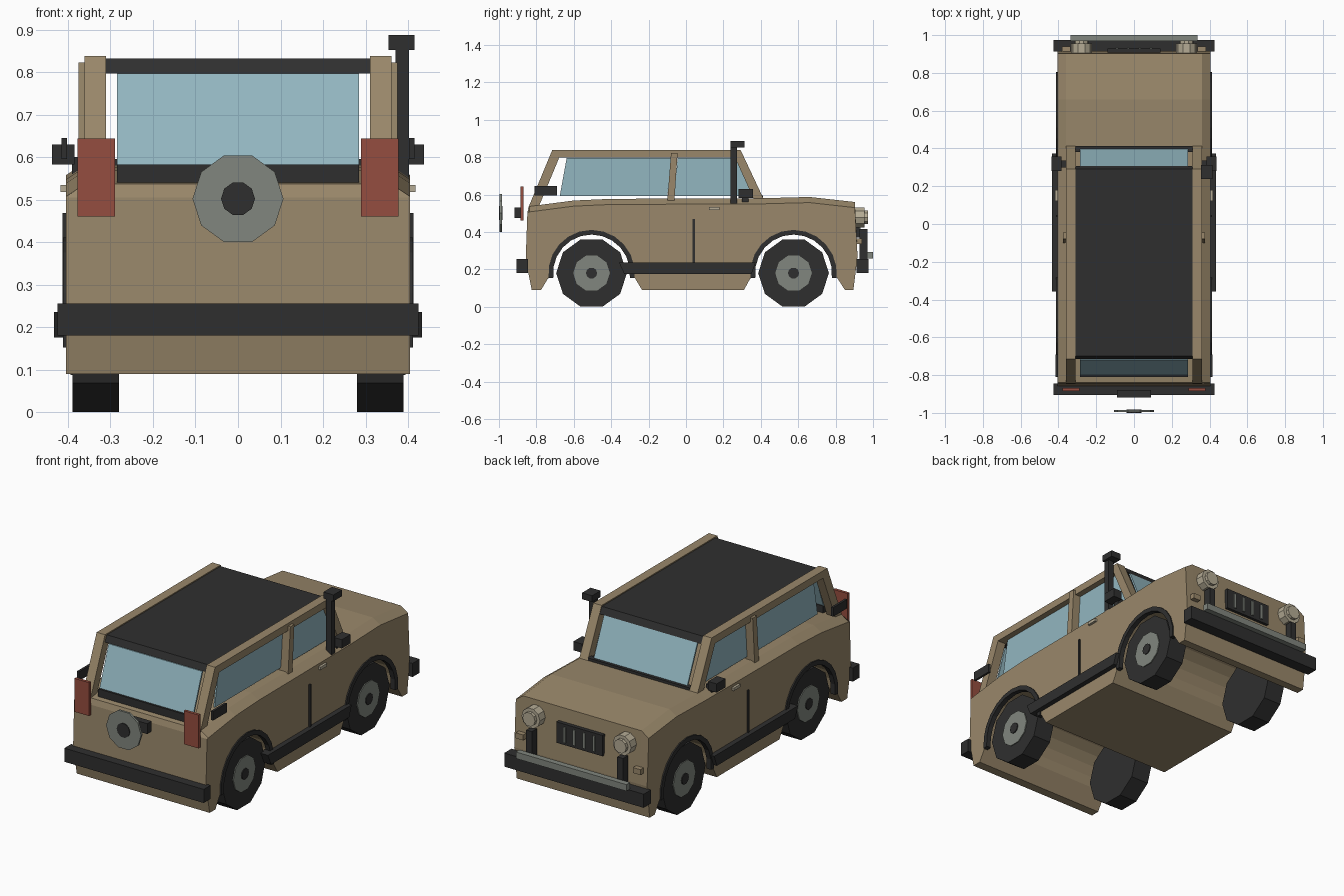
import bpy, bmesh, math

old = bpy.data.objects.get("Cube")
if old:
    bpy.data.objects.remove(old, do_unlink=True)


def material(name, rgb):
    m = bpy.data.materials.new(name)
    m.use_nodes = True
    m.diffuse_color = (*rgb, 1)
    m.node_tree.nodes["Principled BSDF"].inputs["Base Color"].default_value = (*rgb, 1)
    return m


TAN = material("tan paint", (0.32, 0.245, 0.145))
DARK = material("dark trim", (0.028, 0.028, 0.028))
GREY = material("grey metal", (0.22, 0.24, 0.21))
GLASS = material("blue glass", (0.29, 0.47, 0.53))
RED = material("red lamp", (0.30, 0.075, 0.05))
CREAM = material("cream lamp", (0.46, 0.41, 0.30))


def loft(name, sections, mat):
    """Join equal-length rings of points into a closed solid."""
    bm = bmesh.new()
    rings = [[bm.verts.new(p) for p in ring] for ring in sections]
    n = len(rings[0])
    for a, b in zip(rings, rings[1:]):
        for i in range(n):
            j = (i + 1) % n
            bm.faces.new((a[i], a[j], b[j], b[i]))
    bm.faces.new(rings[0])
    bm.faces.new(rings[-1])
    bmesh.ops.recalc_face_normals(bm, faces=bm.faces)
    mesh = bpy.data.meshes.new(name)
    bm.to_mesh(mesh)
    bm.free()
    mesh.materials.append(mat)
    ob = bpy.data.objects.new(name, mesh)
    bpy.context.collection.objects.link(ob)
    return ob


def prism(name, profile, x0, x1, mat):
    """Side profile (y, z) extruded along x."""
    return loft(name, [[(x, y, z) for y, z in profile] for x in (x0, x1)], mat)


def pair(name, profile, x0, x1, mat):
    prism("left_" + name, profile, x0, x1, mat)
    prism("right_" + name, profile, -x0, -x1, mat)


def rect(y0, y1, z0, z1):
    return [(y0, z0), (y1, z0), (y1, z1), (y0, z1)]


def arc(c, r, n, start=0, end=math.tau, closed=True):
    steps = n if closed else n + 1
    return [(c[0] + r * math.cos(start + (end - start) * i / n),
             c[1] + r * math.sin(start + (end - start) * i / n)) for i in range(steps)]


def disc_y(name, x, z, r, y0, y1, mat, sides=10):
    """Disc whose axis runs along y."""
    ring = arc((x, z), r, sides)
    return loft(name, [[(px, y, pz) for px, pz in ring] for y in (y0, y1)], mat)


WHEELS = {"hood_end": (0.575, 0.18), "tail_end": (-0.505, 0.18)}
front, rear = WHEELS["hood_end"], WHEELS["tail_end"]

# Body: one side profile with wheel tunnels and chamfered shoulders
under = [(0.895, 0.09), (0.85, 0.09)] + arc(front, 0.216, 12, 0, math.pi, False) \
    + [(0.31, 0.09), (-0.235, 0.09)] + arc(rear, 0.216, 12, 0, math.pi, False) \
    + [(-0.775, 0.09), (-0.825, 0.09), (-0.857, 0.25), (-0.848, 0.505)]
top = [(-0.838, 0.537), (-0.6, 0.568), (-0.4, 0.577), (0.4, 0.58),
       (0.66, 0.587), (0.903, 0.56)]
nose = [(0.917, 0.27)]


def body_ring(x, drop):
    pts = under + [(y, z - drop) for y, z in top] + nose
    return [(x, y, z) for y, z in pts]


loft("body", [body_ring(-0.405, 0.03), body_ring(-0.36, 0),
              body_ring(0.36, 0), body_ring(0.405, 0.03)], TAN)

# Wheels and arch flares
for end, c in WHEELS.items():
    pair(end + "_tyre", arc(c, 0.189, 10), 0.28, 0.389, DARK)
    pair(end + "_rim", arc(c, 0.098, 10), 0.30, 0.394, GREY)
    pair(end + "_hub_cap", arc(c, 0.03, 10), 0.32, 0.399, DARK)
    flare = arc(c, 0.231, 12, -0.12, math.pi + 0.12, False) \
        + arc(c, 0.206, 12, math.pi + 0.12, -0.12, False)
    pair(end + "_arch_flare", flare, 0.385, 0.412, DARK)

# Cabin frame: tail pillar, roof rail and windscreen pillar in one piece per side
frame = [(-0.845, 0.525), (-0.715, 0.838), (0.292, 0.838), (0.418, 0.57),
         (0.365, 0.57), (0.262, 0.797), (-0.678, 0.797), (-0.785, 0.54)]
pair("cabin_frame", frame, 0.31, 0.361, TAN)
pair("door_pillar", [(-0.1, 0.565), (-0.062, 0.565), (-0.045, 0.822), (-0.08, 0.822)],
     0.32, 0.375, TAN)
prism("roof_panel", [(-0.715, 0.797), (0.308, 0.797), (0.29, 0.832), (-0.7, 0.832)],
      -0.312, 0.312, DARK)

# Glass
pair("tail_side_window", [(-0.675, 0.592), (-0.1, 0.592), (-0.075, 0.795), (-0.638, 0.795)],
     0.322, 0.33, GLASS)
pair("door_window", [(-0.062, 0.592), (0.365, 0.592), (0.268, 0.795), (-0.045, 0.795)],
     0.322, 0.33, GLASS)
prism("windscreen", [(0.388, 0.59), (0.398, 0.59), (0.308, 0.797), (0.298, 0.797)],
      -0.285, 0.285, GLASS)
prism("tail_window", [(-0.8, 0.58), (-0.79, 0.58), (-0.71, 0.797), (-0.72, 0.797)],
      -0.285, 0.285, GLASS)
prism("windscreen_sill", rect(0.38, 0.412, 0.565, 0.595), -0.31, 0.31, DARK)
prism("tail_window_sill", rect(-0.81, -0.785, 0.54, 0.583), -0.285, 0.285, DARK)

# Bumpers, sills and door details
prism("tail_bumper", rect(-0.905, -0.845, 0.18, 0.255), -0.425, 0.425, DARK)
prism("hood_end_bumper", rect(0.912, 0.975, 0.18, 0.255), -0.425, 0.425, DARK)
pair("side_step", [(-0.33, 0.175), (0.35, 0.175), (0.372, 0.236), (-0.358, 0.236)],
     0.38, 0.433, DARK)
pair("door_gap", rect(0.036, 0.048, 0.235, 0.468), 0.402, 0.413, DARK)
pair("door_handle", rect(0.122, 0.18, 0.518, 0.534), 0.38, 0.418, CREAM)
pair("mirror", rect(0.28, 0.357, 0.582, 0.63), 0.385, 0.437, DARK)
pair("mirror_arm", rect(0.3, 0.335, 0.56, 0.6), 0.355, 0.39, DARK)
pair("tail_side_vent", rect(-0.81, -0.69, 0.595, 0.645), 0.402, 0.415, DARK)

# Air intake on one side
prism("intake_pipe", rect(0.238, 0.272, 0.55, 0.86), 0.37, 0.402, DARK)
prism("intake_cap", rect(0.238, 0.312, 0.852, 0.887), 0.354, 0.415, DARK)

# Tail: lamps, carrier and spare disc
pair("tail_lamp", rect(-0.884, -0.868, 0.46, 0.644), 0.289, 0.378, RED)
prism("spare_carrier", rect(-0.918, -0.88, 0.475, 0.532), -0.09, 0.09, DARK)
disc_y("spare_disc", 0, 0.502, 0.107, -0.996, -0.984, GREY)
disc_y("spare_hub", 0, 0.502, 0.04, -1.0, -0.982, DARK)

# Nose: grille, headlamps, markers and guard bar
prism("grille", rect(0.9, 0.928, 0.37, 0.485), -0.14, 0.14, DARK)
for i in range(4):
    x = -0.09 + 0.06 * i
    prism(f"grille_slat_{i + 1}", rect(0.92, 0.934, 0.385, 0.47), x - 0.007, x + 0.007, GREY)
for side, s in (("left", 1), ("right", -1)):
    disc_y(side + "_headlamp", s * 0.278, 0.478, 0.056, 0.9, 0.955, CREAM)
    disc_y(side + "_headlamp_lens", s * 0.278, 0.478, 0.038, 0.95, 0.972, CREAM)
pair("guard_post", rect(0.928, 0.97, 0.25, 0.415), 0.26, 0.295, DARK)
pair("marker_lamp", rect(0.9, 0.94, 0.335, 0.365), 0.335, 0.38, TAN)
prism("guard_bar", rect(0.968, 1.0, 0.258, 0.294), -0.337, 0.337, GREY)
